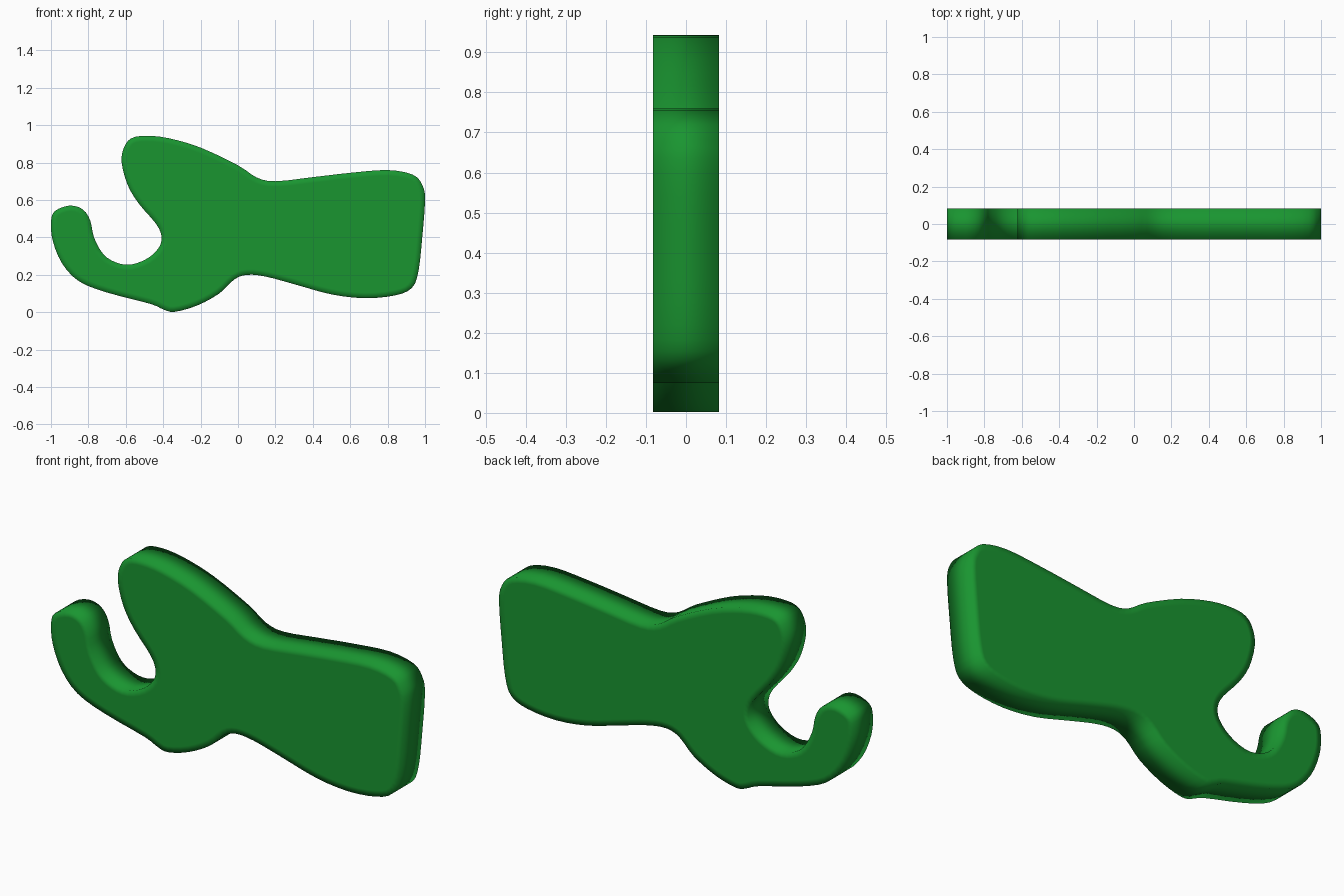
import bpy, bmesh
from mathutils import Vector

if "Cube" in bpy.data.objects:
    bpy.data.objects.remove(bpy.data.objects["Cube"])

HALF = 0.082   # half thickness
STEPS = 3      # smooth subdivisions between outline points

# Outline (x, z), clockwise from the upper left lobe
OUTLINE = [
    # upper lobe and waist
    (-.622, .80), (-.61, .88), (-.57, .93), (-.49, .943), (-.37, .93), (-.2, .88),
    (0, .785), (.1, .72), (.2, .70), (.4, .722), (.6, .745), (.8, .76),
    # broad right end
    (.935, .735), (.985, .68), (1, .6), (.985, .4), (.965, .22), (.93, .13),
    (.84, .09), (.68, .075), (.5, .095), (.3, .15), (.15, .19), (.05, .2),
    # underside bump
    (-.02, .175), (-.1, .1), (-.22, .035), (-.34, .002), (-.4, .015), (-.47, .045),
    # hook, outside then inside
    (-.7, .105), (-.85, .165), (-.94, .26), (-.99, .38), (-1, .48), (-.98, .54),
    (-.9, .57), (-.83, .55), (-.79, .49), (-.77, .4), (-.72, .31), (-.65, .265),
    (-.57, .255), (-.48, .29), (-.42, .35), (-.41, .41), (-.44, .475),
    (-.53, .58), (-.59, .68),
]


def smooth_loop(pts, steps):
    """Closed Catmull-Rom curve through the points."""
    p = [Vector(q) for q in pts]
    n = len(p)
    out = []
    for i in range(n):
        a, b, c, d = p[i - 1], p[i], p[(i + 1) % n], p[(i + 2) % n]
        for s in range(steps):
            t = s / steps
            out.append(0.5 * (2 * b + (c - a) * t + (2 * a - 5 * b + 4 * c - d) * t ** 2
                              + (3 * b - a - 3 * c + d) * t ** 3))
    return out


# Extruded plate
bm = bmesh.new()
front = bm.faces.new([bm.verts.new((q.x, -HALF, q.y)) for q in smooth_loop(OUTLINE, STEPS)])
extruded = bmesh.ops.extrude_face_region(bm, geom=[front], use_keep_orig=True)["geom"]
moved = [g for g in extruded if isinstance(g, bmesh.types.BMVert)]
bmesh.ops.translate(bm, verts=moved, vec=(0, 2 * HALF, 0))
bmesh.ops.recalc_face_normals(bm, faces=bm.faces[:])

# Narrow rim on both flat sides keeps the soft edge shading local
caps = [f for f in bm.faces if len(f.verts) > 4]
bmesh.ops.inset_individual(bm, faces=caps, thickness=0.03)
for f in bm.faces:
    f.smooth = True

mesh = bpy.data.meshes.new("hooked_plate")
bm.to_mesh(mesh)
bm.free()
plate = bpy.data.objects.new("hooked_plate", mesh)
bpy.context.collection.objects.link(plate)

green = bpy.data.materials.new("green")
green.diffuse_color = (0.01, 0.3, 0.03, 1)
green.use_nodes = True
green.node_tree.nodes["Principled BSDF"].inputs["Base Color"].default_value = green.diffuse_color
mesh.materials.append(green)
